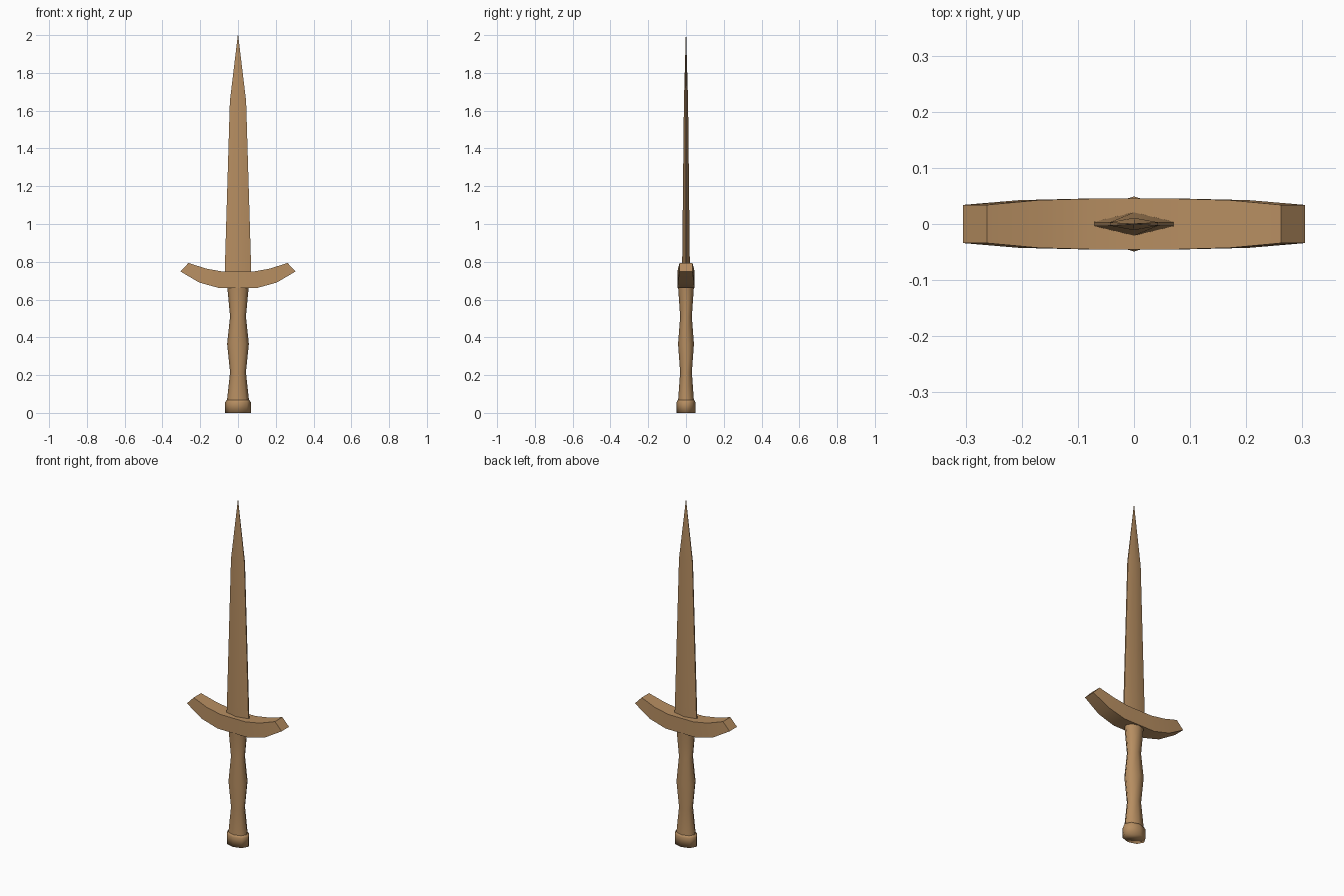
import bpy
import math

if "Cube" in bpy.data.objects:
    bpy.data.objects.remove(bpy.data.objects["Cube"])

wood = bpy.data.materials.new("tan wood")
wood.diffuse_color = (0.47, 0.27, 0.12, 1)
wood.use_nodes = True
wood.node_tree.nodes["Principled BSDF"].inputs["Base Color"].default_value = wood.diffuse_color


def make(name, verts, faces, angle):
    mesh = bpy.data.meshes.new(name)
    mesh.from_pydata(verts, [], faces)
    mesh.materials.append(wood)
    obj = bpy.data.objects.new(name, mesh)
    bpy.context.collection.objects.link(obj)
    bpy.ops.object.select_all(action='DESELECT')
    obj.select_set(True)
    bpy.context.view_layer.objects.active = obj
    bpy.ops.object.mode_set(mode='EDIT')
    bpy.ops.mesh.select_all(action='SELECT')
    bpy.ops.mesh.normals_make_consistent(inside=False)
    bpy.ops.object.mode_set(mode='OBJECT')
    bpy.ops.object.shade_smooth_by_angle(angle=math.radians(angle))
    return obj


def loft(name, rings, angle):
    """Skin equal-length rings of points and cap both ends."""
    n = len(rings[0])
    verts = [p for ring in rings for p in ring]
    faces = [(r * n + i, r * n + (i + 1) % n, (r + 1) * n + (i + 1) % n, (r + 1) * n + i)
             for r in range(len(rings) - 1) for i in range(n)]
    faces += [tuple(reversed(range(n))), tuple(range(len(verts) - n, len(verts)))]
    return make(name, verts, faces, angle)


def oval(rx, ry, z, n=8):
    return [(rx * math.cos(2 * math.pi * i / n), ry * math.sin(2 * math.pi * i / n), z)
            for i in range(n)]


# Blade: flattened diamond section with thin edges, tapering to a point
def blade_ring(w, t, e, z):
    return [(w, -e, z), (w, e, z), (0, t, z), (-w, e, z), (-w, -e, z), (0, -t, z)]


loft("blade", [blade_ring(0.071, 0.021, 0.004, 0.72),
               blade_ring(0.043, 0.011, 0.003, 1.65),
               blade_ring(0.001, 0.001, 0.0005, 2.0)], 35)

# Cross guard: upswept bar, half of the stations mirrored
# (bottom x, bottom z, top x, top z, half depth)
half = [(0.10, 0.661, 0.08, 0.748, 0.045),
        (0.205, 0.69, 0.17, 0.764, 0.0425),
        (0.305, 0.749, 0.262, 0.794, 0.034)]
stations = [(-a, b, -c, d, y) for a, b, c, d, y in reversed(half)] + half
loft("cross_guard", [[(a, -y, b), (a, y, b), (c, y, d), (c, -y, d)]
                     for a, b, c, d, y in stations], 30)

# Grip: wavy oval handle
loft("grip", [oval(rx, ry, z) for rx, ry, z in [
    (0.060, 0.043, 0.05), (0.042, 0.031, 0.215), (0.0575, 0.042, 0.365),
    (0.042, 0.031, 0.51), (0.057, 0.042, 0.67)]], 60)

# Pommel: short oval cap, softly shaded
loft("pommel", [oval(0.068, 0.049, 0.0), oval(0.068, 0.049, 0.057),
                oval(0.060, 0.044, 0.068)], 100)
